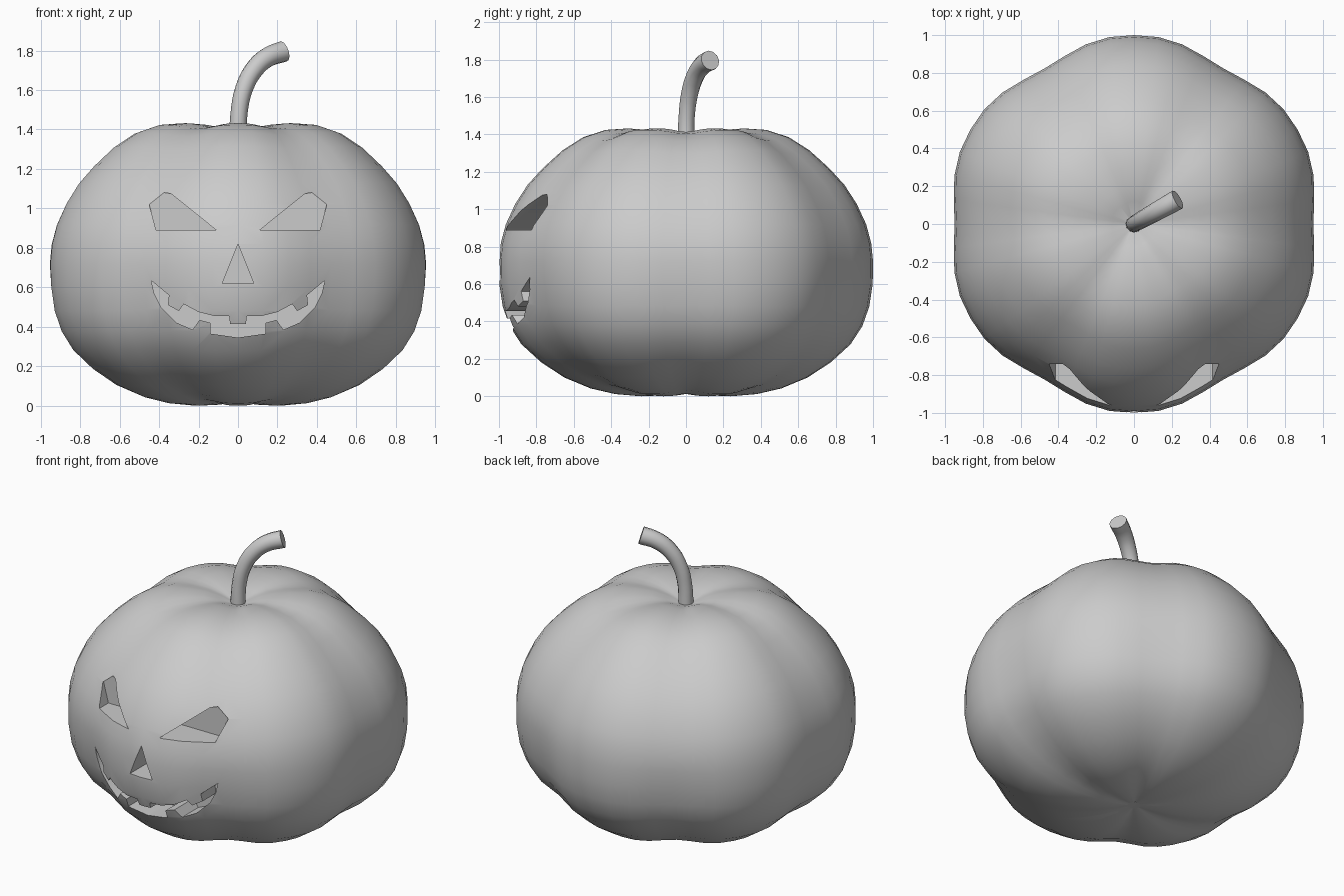
import bpy, bmesh, math
from mathutils import Vector

if "Cube" in bpy.data.objects:
    bpy.data.objects.remove(bpy.data.objects["Cube"])

GREY = (0.6, 0.6, 0.6, 1)
grey = bpy.data.materials.new("plain grey")
grey.use_nodes = True
grey.diffuse_color = GREY
grey.node_tree.nodes["Principled BSDF"].inputs["Base Color"].default_value = GREY


def add_mesh(name, bm):
    bmesh.ops.recalc_face_normals(bm, faces=bm.faces)
    mesh = bpy.data.meshes.new(name)
    bm.to_mesh(mesh)
    bm.free()
    mesh.materials.append(grey)
    obj = bpy.data.objects.new(name, mesh)
    bpy.context.collection.objects.link(obj)
    return obj


def select_only(obj):
    bpy.ops.object.select_all(action='DESELECT')
    obj.select_set(True)
    bpy.context.view_layer.objects.active = obj


# Pumpkin body: a lobe profile revolved, with six grooves
PROFILE = [(0.04, 0.015), (0.12, 0.005), (0.24, 0), (0.38, 0.012), (0.51, 0.042), (0.65, 0.1),
           (0.775, 0.182), (0.88, 0.278), (0.943, 0.375), (0.98, 0.48), (0.998, 0.6),
           (1, 0.72), (0.99, 0.82), (0.963, 0.92), (0.912, 1.03), (0.847, 1.13),
           (0.765, 1.22), (0.66, 1.315), (0.55, 1.385), (0.43, 1.424), (0.31, 1.432),
           (0.2, 1.424), (0.12, 1.405), (0.04, 1.375)]
SIDES, LOBES, MID = 48, 6, 0.68

bm = bmesh.new()
rings = []
for r, z in PROFILE:
    side, drop = (0.05, 0.028) if z > MID else (0.06, 0.03)
    ring = []
    for i in range(SIDES):
        a = math.tau * i / SIDES
        groove = ((1 + math.cos(LOBES * a)) / 2) ** 1.7
        radius = r * (1 - side * groove)
        height = MID + (z - MID) * (1 - drop * groove * min(1, r / 0.35))
        ring.append(bm.verts.new((radius * math.cos(a), radius * math.sin(a), height)))
    rings.append(ring)
for low, high in zip(rings, rings[1:]):
    for i in range(SIDES):
        j = (i + 1) % SIDES
        bm.faces.new((low[i], low[j], high[j], high[i]))
bm.faces.new(rings[0])
bm.faces.new(rings[-1])
pumpkin = add_mesh("pumpkin_body", bm)

# Carved face: flat-backed pockets, outlined in front elevation
EYE = [(0.11, 0.89), (0.415, 0.89), (0.45, 1.02), (0.375, 1.08), (0.34, 1.075)]
NOSE = [(-0.08, 0.62), (0.08, 0.62), (0, 0.82)]
MOUTH_HALF = [(0, 0.345), (0.14, 0.365), (0.14, 0.42), (0.195, 0.435), (0.23, 0.385),
              (0.31, 0.42), (0.39, 0.5), (0.425, 0.57), (0.44, 0.635), (0.35, 0.56),
              (0.355, 0.51), (0.3, 0.48), (0.275, 0.515), (0.2, 0.475), (0.12, 0.455),
              (0.045, 0.455), (0.04, 0.415)]


def flip(points):
    return [(-x, z) for x, z in reversed(points)]


def pocket(name, outline, back=-0.735):
    bm = bmesh.new()
    face = bm.faces.new([bm.verts.new((x, -1.2, z)) for x, z in outline])
    move = bmesh.ops.extrude_face_region(bm, geom=[face])["geom"]
    verts = [v for v in move if isinstance(v, bmesh.types.BMVert)]
    bmesh.ops.translate(bm, verts=verts, vec=(0, back + 1.2, 0))
    cutter = add_mesh(name, bm)
    cutter.hide_render = True
    return cutter


cutters = [pocket("left_eye_cutter", EYE), pocket("right_eye_cutter", flip(EYE)),
           pocket("nose_cutter", NOSE),
           pocket("mouth_cutter", MOUTH_HALF + flip(MOUTH_HALF[1:]))]
select_only(pumpkin)
for cutter in cutters:
    cut = pumpkin.modifiers.new(cutter.name, 'BOOLEAN')
    cut.operation = 'DIFFERENCE'
    cut.solver = 'EXACT'
    cut.object = cutter
    bpy.ops.object.modifier_apply(modifier=cut.name)
for cutter in cutters:
    bpy.data.objects.remove(cutter)
bpy.ops.object.shade_smooth_by_angle(angle=math.radians(35))

# Stem: a bent, slightly flaring tube with a flat end
STEM = [(0, 1.35, 0.045), (0.006, 1.49, 0.043), (0.032, 1.61, 0.045),
        (0.085, 1.708, 0.048), (0.152, 1.767, 0.051), (0.231, 1.796, 0.054)]
curve = bpy.data.curves.new("stem", 'CURVE')
curve.dimensions = '3D'
curve.bevel_depth = 1
curve.bevel_resolution = 4
curve.use_fill_caps = True
curve.resolution_u = 4
spline = curve.splines.new('BEZIER')
spline.bezier_points.add(len(STEM) - 1)
for point, (x, z, radius) in zip(spline.bezier_points, STEM):
    point.co = Vector((x, 0.56 * x, z))
    point.radius = radius
    point.handle_left_type = point.handle_right_type = 'AUTO'
curve.materials.append(grey)
stem = bpy.data.objects.new("stem", curve)
bpy.context.collection.objects.link(stem)
select_only(stem)
bpy.ops.object.convert(target='MESH')
bpy.ops.object.shade_smooth_by_angle(angle=math.radians(40))
